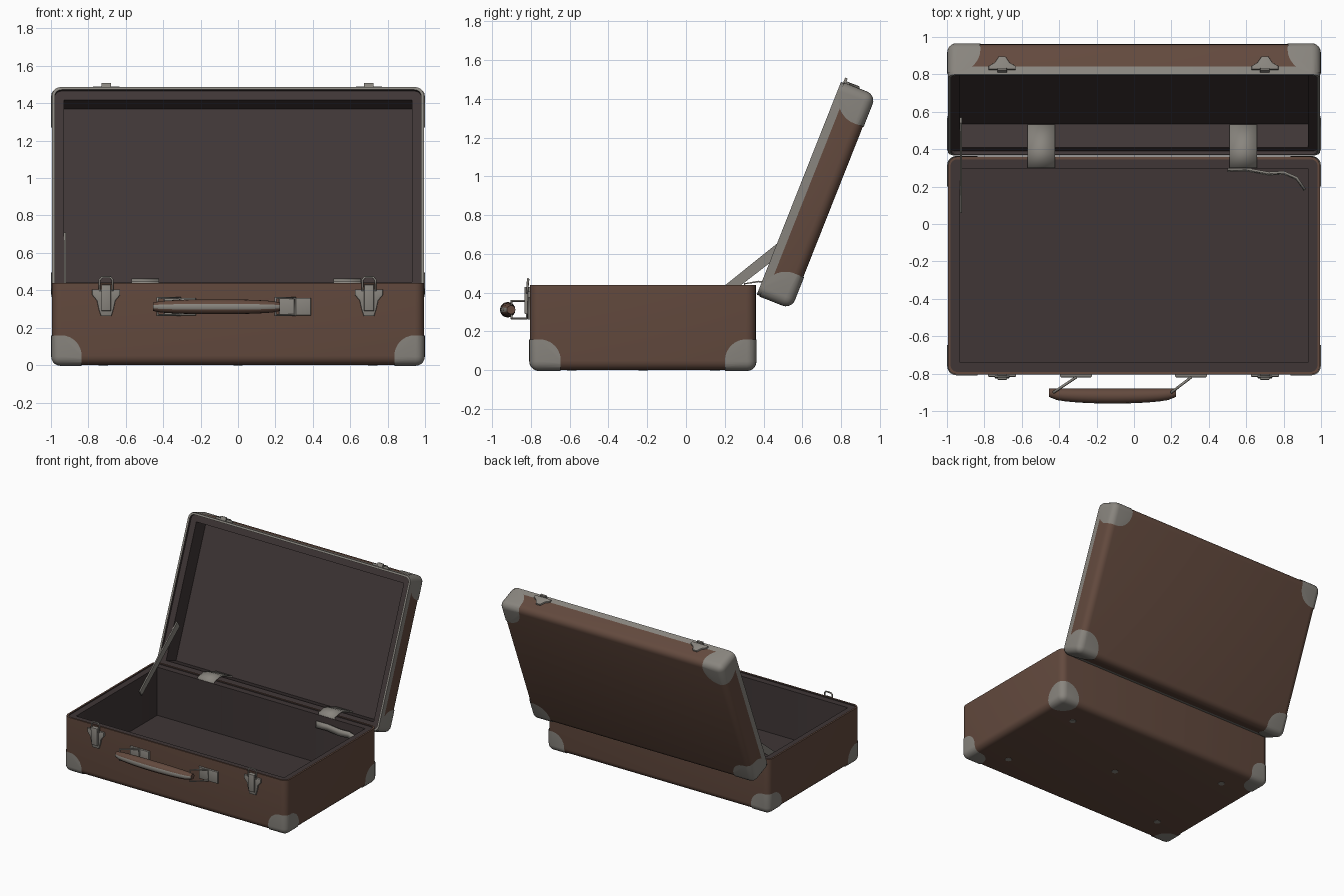
import bpy, bmesh, math
from mathutils import Matrix, Vector

if "Cube" in bpy.data.objects:
    bpy.data.objects.remove(bpy.data.objects["Cube"])

def material(name, rgb):
    m = bpy.data.materials.new(name)
    m.diffuse_color = (*rgb, 1)
    m.use_nodes = True
    m.node_tree.nodes["Principled BSDF"].inputs["Base Color"].default_value = m.diffuse_color
    return m

LEATHER = material("brown leather", (0.125, 0.068, 0.048))
LINING = material("dark lining", (0.050, 0.037, 0.037))
METAL = material("worn metal", (0.25, 0.235, 0.21))
T, I = Matrix.Translation, Matrix.Identity(4)
BASE = T((0, -0.805, 0.44))                                        # origin: middle of the rim's near edge
LID = T((0, 0.365, 0.39)) @ Matrix.Rotation(math.radians(68.4), 4, 'X')
FRONT = T((0, -0.80, 0)) @ Matrix.Rotation(math.pi / 2, 4, 'X')    # drawing plane facing -y

def add(name, bm, mats, matrix=I, smooth=True):
    me = bpy.data.meshes.new(name)
    bm.to_mesh(me)
    bm.free()
    ob = bpy.data.objects.new(name, me)
    bpy.context.collection.objects.link(ob)
    for m in mats:
        me.materials.append(m)
    ob.matrix_world = matrix
    if smooth:
        shade(ob)
    return ob

def shade(ob):
    bpy.ops.object.select_all(action='DESELECT')
    ob.select_set(True)
    bpy.context.view_layer.objects.active = ob
    bpy.ops.object.shade_smooth_by_angle(angle=math.radians(35))

def rounded_block(length, depth, grow=0.0):
    """Block with rim at local z=0, all edges rounded except those of the rim."""
    bm = bmesh.new()
    size = Vector((1.99 + 2 * grow, length + 2 * grow, depth + grow))
    bmesh.ops.create_cube(bm, size=1, matrix=T((0, length / 2, -(depth + grow) / 2)) @ Matrix.Diagonal((*size, 1)))
    edges = [e for e in bm.edges if any(v.co.z < -0.01 for v in e.verts)]
    bmesh.ops.bevel(bm, geom=edges, offset=0.05, segments=5, profile=0.5, affect='EDGES')
    return bm

def tray(name, length, depth, matrix, steps, band):
    """Open case half: outer shell, then inset/sunk steps for the lining."""
    bm = rounded_block(length, depth)
    if band:
        bmesh.ops.bisect_plane(bm, geom=bm.verts[:] + bm.edges[:] + bm.faces[:],
                               plane_co=(0, 0, -band), plane_no=(0, 0, 1))
        for f in bm.faces:
            if f.calc_center_median().z > -band:
                f.material_index = 2
    bm.normal_update()
    top = max(bm.faces, key=lambda f: f.calc_center_median().z)
    for n, (inset, sink) in enumerate(steps):
        top.material_index = 1
        ring = bmesh.ops.inset_region(bm, faces=[top], thickness=inset, depth=0)['faces']
        if n == 0:
            for f in ring:
                f.material_index = 2 if band else 0
        walls = bmesh.ops.inset_region(bm, faces=[top], thickness=0, depth=-sink)['faces']
        for f in walls:
            f.material_index = 1
        top.material_index = 1
    return add(name, bm, [LEATHER, LINING, METAL], matrix)

def corner_caps(name, length, depth, matrix, r):
    """Metal corners: a slightly larger shell cut by spheres at the corners."""
    shell = add(name, rounded_block(length, depth, 0.004), [METAL], smooth=False)
    centres = [Vector((sx * 0.945, y, 0.05 - depth)) for sx in (-1, 1) for y in (0.05, length - 0.05)]
    bm = bmesh.new()
    for c in centres:
        bmesh.ops.create_uvsphere(bm, u_segments=32, v_segments=24, radius=r, matrix=T(c))
    cutter = add(name + "_cutter", bm, [METAL], smooth=False)
    mod = shell.modifiers.new("cut", 'BOOLEAN')
    mod.operation, mod.solver, mod.object = 'INTERSECT', 'EXACT', cutter
    bpy.context.view_layer.objects.active = shell
    bpy.ops.object.modifier_apply(modifier="cut")
    bpy.data.objects.remove(cutter)
    bm = bmesh.new()
    bm.from_mesh(shell.data)
    inner = [f for f in bm.faces
             if min((f.calc_center_median() - c).length for c in centres) > r * 0.985]
    bmesh.ops.delete(bm, geom=inner, context='FACES')
    bm.to_mesh(shell.data)
    bm.free()
    shell.matrix_world = matrix
    shade(shell)

def plate(name, pts, thick, matrix, mat=METAL, bevel=0.006):
    bm = bmesh.new()
    f = bm.faces.new([bm.verts.new((x, y, 0)) for x, y in pts])
    ext = bmesh.ops.extrude_face_region(bm, geom=[f])['geom']
    bmesh.ops.translate(bm, vec=(0, 0, thick), verts=[v for v in ext if isinstance(v, bmesh.types.BMVert)])
    bmesh.ops.recalc_face_normals(bm, faces=bm.faces)
    if bevel:
        top = [e for e in bm.edges if all(v.co.z > thick / 2 for v in e.verts)]
        bmesh.ops.bevel(bm, geom=top, offset=bevel, segments=2, profile=0.5, affect='EDGES')
    return add(name, bm, [mat], matrix)

def box_pts(x0, x1, y0, y1):
    return [(x0, y0), (x1, y0), (x1, y1), (x0, y1)]

def wire(name, pts, r, matrix=I, cyclic=True):
    cu = bpy.data.curves.new(name, 'CURVE')
    cu.dimensions, cu.bevel_depth, cu.bevel_resolution = '3D', r, 2
    s = cu.splines.new('POLY')
    s.points.add(len(pts) - 1)
    for p, co in zip(s.points, pts):
        p.co = (*co, 1)
    s.use_cyclic_u, cu.use_fill_caps = cyclic, True
    cu.materials.append(METAL)
    ob = bpy.data.objects.new(name, cu)
    bpy.context.collection.objects.link(ob)
    ob.matrix_world = matrix

def ribbon(name, pts, sweep, thick):
    """Sheet metal strip: a path swept sideways and thickened."""
    bm = bmesh.new()
    a = [bm.verts.new(p) for p in pts]
    b = [bm.verts.new(Vector(p) + Vector(sweep)) for p in pts]
    for i in range(len(pts) - 1):
        bm.faces.new((a[i], a[i + 1], b[i + 1], b[i]))
    ob = add(name, bm, [METAL])
    mod = ob.modifiers.new("thickness", 'SOLIDIFY')
    mod.thickness, mod.offset = thick, 0

# case halves and corner caps
tray("base", 1.165, 0.44, BASE, [(0.014, 0.008), (0.05, 0.39)], 0)
tray("lid", 1.18, 0.19, LID, [(0.016, 0.02), (0.05, 0.135)], 0.045)
corner_caps("base_corners", 1.165, 0.44, BASE, 0.122)
corner_caps("lid_corners", 1.18, 0.19, LID, 0.135)

# latches on the base and catches on the lid
for x in (-0.705, 0.70):
    half = [(0.028, 0.262), (0.04, 0.30), (0.05, 0.345), (0.075, 0.375), (0.075, 0.405)]
    plate("latch_plate", half + [(-a, b) for a, b in reversed(half)], 0.018, FRONT @ T((x, 0, 0)))
    plate("latch_lever", box_pts(-0.026, 0.026, 0.29, 0.43), 0.034, FRONT @ T((x, 0, 0)))
    wire("latch_loop", [(-0.035, 0.40, 0.02), (-0.035, 0.455, 0.016), (-0.022, 0.47, 0.014),
                        (0.022, 0.47, 0.014), (0.035, 0.455, 0.016), (0.035, 0.40, 0.02)],
         0.006, FRONT @ T((x, 0, 0)))
    edge = LID @ T((x, 1.18, 0)) @ Matrix.Rotation(-math.pi / 2, 4, 'X')
    half = [(0.072, 0.025), (0.072, 0.045), (0.04, 0.065), (0.018, 0.10)]
    plate("lid_catch", half + [(-a, b) for a, b in reversed(half)], 0.014, edge)
    plate("lid_hook", box_pts(-0.025, 0.025, 0.012, 0.026), 0.03, edge, bevel=0.003)

# carrying handle, swung to one side
bm = bmesh.new()
bmesh.ops.create_cone(bm, cap_ends=True, segments=16, radius1=1, radius2=1, depth=1,
                      matrix=Matrix.Rotation(math.pi / 2, 4, 'Y'))
for k in range(1, 16):
    bmesh.ops.bisect_plane(bm, geom=bm.verts[:] + bm.edges[:] + bm.faces[:],
                           plane_co=(k / 16 - 0.5, 0, 0), plane_no=(1, 0, 0))
for v in bm.verts:
    t = 2 * v.co.x
    r = 0.022 + 0.018 * math.sqrt(max(0, 1 - t * t))
    v.co = Vector((-0.115 + 0.34 * t, -0.88 - r + v.co.y * r, 0.312 + v.co.z * r))
bm.normal_update()
for f in bm.faces:
    f.material_index = int(f.normal.y < -0.9)
add("handle_grip", bm, [LEATHER, METAL])
for px, gx in ((-0.31, -0.43), (0.305, 0.20)):
    plate("handle_mount", box_pts(px - 0.085, px + 0.085, 0.265, 0.36), 0.02, FRONT)
    wire("handle_link", [(px, -0.82, 0.268), (px, -0.82, 0.358), (gx, -0.90, 0.358), (gx, -0.90, 0.268)], 0.007)

# hinge straps bridging the rims
for x in (-0.57, 0.51):
    ribbon("hinge_strap", [(x, 0.302, 0.38), (x, 0.302, 0.446), (x, 0.375, 0.458), (x, 0.40, 0.455),
                           (x, 0.53, 0.404)], (0.147, 0, 0), 0.008)

# lid stay on the left, loose bent stay on the right
stay = Matrix.Rotation(math.pi / 2, 4, 'Z') @ Matrix.Rotation(math.pi / 2, 4, 'X')
plate("lid_stay", [(0.06, 0.325), (0.085, 0.285), (0.57, 0.66), (0.54, 0.71)], 0.01,
      T((-0.93, 0, 0)) @ stay, bevel=0)
ribbon("loose_stay", [(0.50, 0.285, 0.33), (0.60, 0.287, 0.33), (0.72, 0.265, 0.33), (0.80, 0.27, 0.33),
                      (0.87, 0.24, 0.33), (0.912, 0.18, 0.33)], (0, 0.008, 0.05), 0.012)

# studs under the base
for x, y in ((0, 0), (-0.72, -0.37), (0.72, -0.37), (-0.72, 0.37), (0.72, 0.37)):
    bm = bmesh.new()
    bmesh.ops.create_cone(bm, cap_ends=True, segments=16, radius1=0.024, radius2=0.028, depth=0.008)
    add("foot_stud", bm, [METAL], T((x, y - 0.22, 0.002)))
